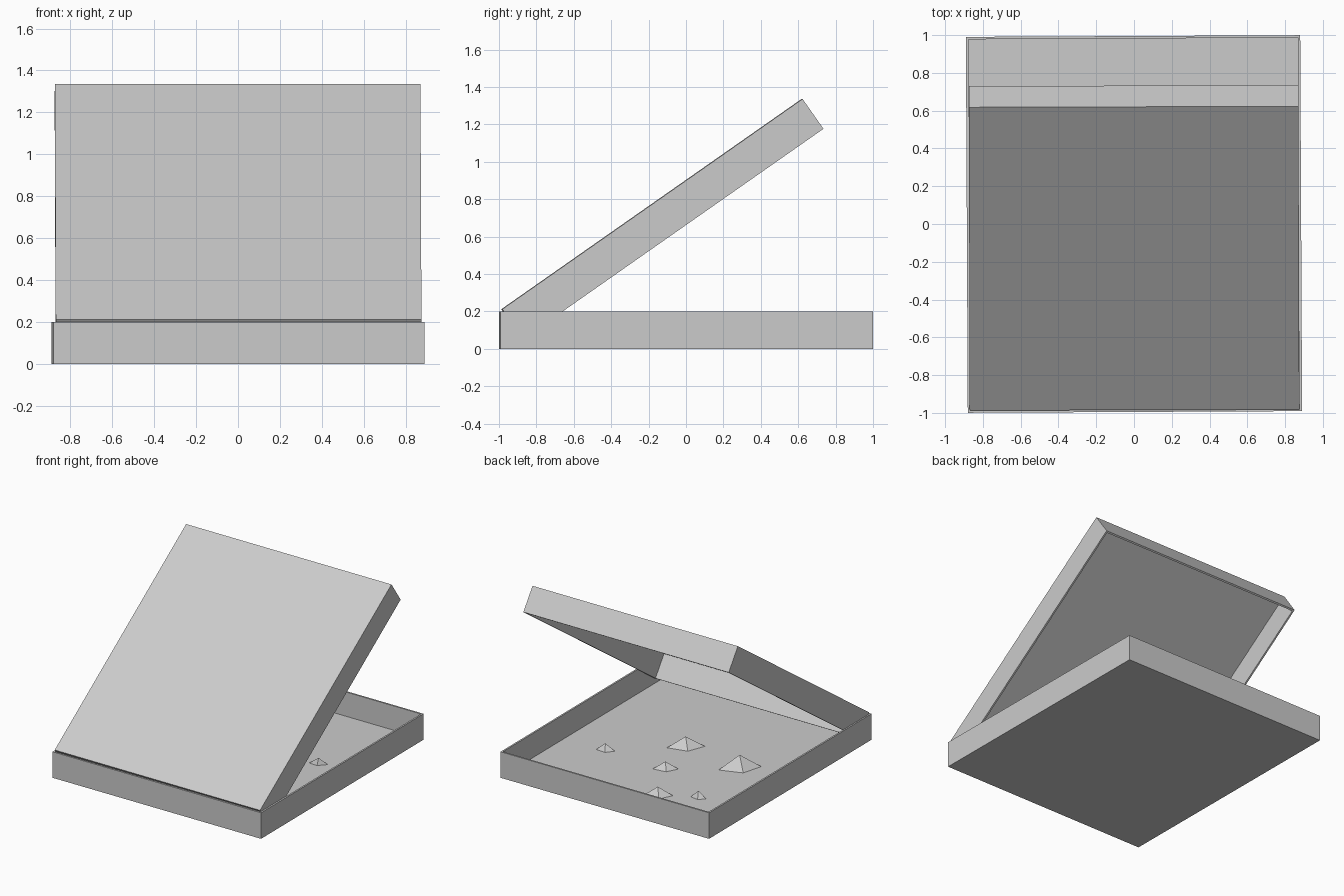
import bpy, bmesh
from math import radians, cos, sin, pi
from mathutils import Matrix, Vector

cube = bpy.data.objects.get("Cube")
if cube:
    bpy.data.objects.remove(cube, do_unlink=True)

WALL = 0.013

grey = bpy.data.materials.new("plain_grey")
grey.use_nodes = True
grey.diffuse_color = (0.6, 0.6, 0.6, 1)
grey.node_tree.nodes["Principled BSDF"].inputs["Base Color"].default_value = (0.6, 0.6, 0.6, 1)


def finish(bm, name, matrix=Matrix()):
    bmesh.ops.recalc_face_normals(bm, faces=bm.faces)
    mesh = bpy.data.meshes.new(name)
    bm.to_mesh(mesh)
    bm.free()
    mesh.materials.append(grey)
    obj = bpy.data.objects.new(name, mesh)
    obj.matrix_world = matrix
    bpy.context.collection.objects.link(obj)
    return obj


def tray(name, width, depth, height, matrix):
    """Open thin-walled tray standing on its local z = 0, with y from 0 to depth."""
    bm = bmesh.new()
    bmesh.ops.create_cube(bm, size=1)
    bmesh.ops.translate(bm, verts=bm.verts, vec=(0, 0.5, 0.5))
    bmesh.ops.scale(bm, verts=bm.verts, vec=(width, depth, height))
    bm.normal_update()
    top = max(bm.faces, key=lambda f: f.calc_center_median().z)
    bmesh.ops.inset_region(bm, faces=[top], thickness=WALL, use_even_offset=True)
    floor = bmesh.ops.extrude_discrete_faces(bm, faces=[top])["faces"][0]
    bmesh.ops.translate(bm, verts=floor.verts, vec=(0, 0, WALL - height))
    return finish(bm, name, matrix)


# Bottom tray, turned very slightly
turn = Matrix.Rotation(0.005, 4, "Z")
tray("box_base", 1.77, 1.99, 0.2, turn @ Matrix.Translation((0, -0.995, 0)))

# Lid: an upside-down tray tilted up from the front edge
tilt = Matrix.Rotation(radians(35), 4, "X")
hinge = Matrix.Translation((0, -0.985, 0.212))
flip = Matrix.Diagonal((1, 1, -1, 1))
lid = tray("box_lid", 1.745, 1.96, 0.195, Matrix())
lid.data.transform(Matrix.Rotation(0.003, 4, "Z") @ hinge @ tilt @ flip)
lid.data.flip_normals()


# Loose angular shards resting on the tray floor
def shard(name, x, y, size, height, spin):
    bm = bmesh.new()
    ring = []
    for i, stretch in enumerate((1.0, 0.5, 0.9, 0.45)):
        a = spin + i * pi / 2
        ring.append(bm.verts.new((size * stretch * cos(a), size * stretch * sin(a), 0)))
    peak = bm.verts.new((size * 0.15, -size * 0.1, height))
    bm.faces.new(ring)
    for i in range(4):
        bm.faces.new((ring[i], ring[(i + 1) % 4], peak))
    finish(bm, name, Matrix.Translation((x, y, WALL)))


shards = [
    (0.52, 0.23, 0.07, 0.05, 0.4),
    (0.09, -0.14, 0.14, 0.07, 0.7),
    (0.0, 0.24, 0.095, 0.05, 0.6),
    (-0.21, 0.63, 0.11, 0.06, 0.6),
    (-0.46, 0.5, 0.06, 0.05, 0.3),
    (-0.42, -0.07, 0.16, 0.09, 0.8),
]
for number, values in enumerate(shards, 1):
    shard(f"shard_{number}", *values)
